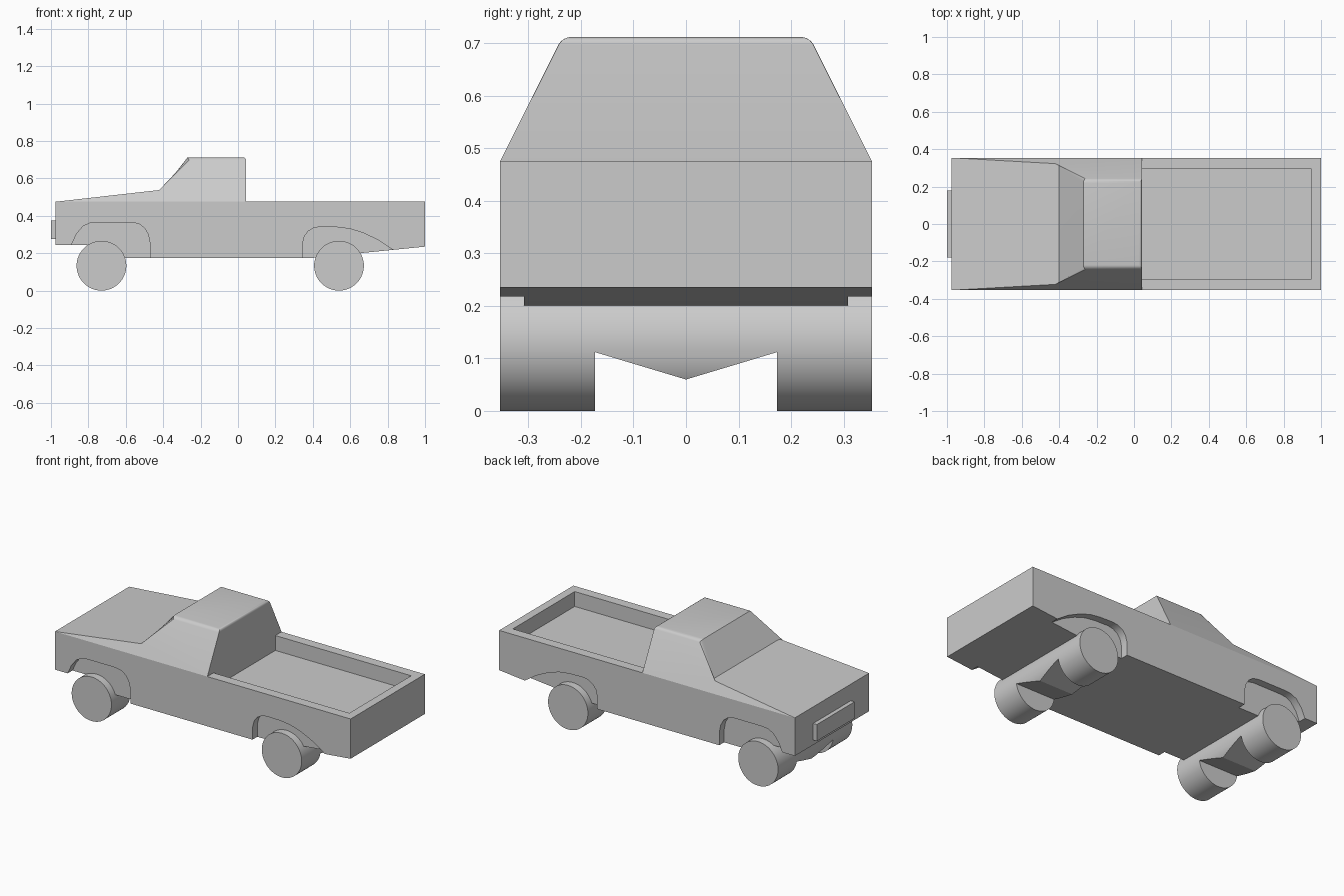
import bpy
import bmesh
from math import radians
from mathutils import Vector

cube = bpy.data.objects.get("Cube")
if cube:
    bpy.data.objects.remove(cube, do_unlink=True)

HALF = 0.354          # half width of the body
BELT = 0.475          # height of the bed rim and belt line

grey = bpy.data.materials.new("plain_grey")
grey.use_nodes = True
colour = (0.6, 0.6, 0.6, 1)
grey.diffuse_color = colour
grey.node_tree.nodes["Principled BSDF"].inputs["Base Color"].default_value = colour


def finish(name, bm):
    bmesh.ops.recalc_face_normals(bm, faces=bm.faces)
    mesh = bpy.data.meshes.new(name)
    bm.to_mesh(mesh)
    bm.free()
    mesh.materials.append(grey)
    obj = bpy.data.objects.new(name, mesh)
    bpy.context.collection.objects.link(obj)
    return obj


def loft(near, far):
    """Solid between two matching outlines."""
    bm = bmesh.new()
    a = [bm.verts.new(p) for p in near]
    b = [bm.verts.new(p) for p in far]
    bm.faces.new(a)
    bm.faces.new(b[::-1])
    for i in range(len(a)):
        j = (i + 1) % len(a)
        bm.faces.new((a[i], b[i], b[j], a[j]))
    return bm


def side_prism(name, profile, y0, y1):
    return finish(name, loft([(x, y0, z) for x, z in profile],
                             [(x, y1, z) for x, z in profile]))


def activate(obj):
    bpy.ops.object.select_all(action="DESELECT")
    obj.select_set(True)
    bpy.context.view_layer.objects.active = obj


def cut(obj, cutter):
    mod = obj.modifiers.new("cut", "BOOLEAN")
    mod.operation = "DIFFERENCE"
    mod.solver = "EXACT"
    mod.object = cutter
    activate(obj)
    bpy.ops.object.modifier_apply(modifier=mod.name)
    bpy.data.objects.remove(cutter, do_unlink=True)


def smooth(obj):
    activate(obj)
    bpy.ops.object.shade_smooth_by_angle(angle=radians(30))


# Lower body
body = side_prism("lower_body", [
    (-0.975, 0.245), (-0.73, 0.245), (-0.73, 0.175), (0.4, 0.175),
    (1.0, 0.235), (1.0, BELT), (-0.975, BELT)], -HALF, HALF)

# Shallow wheel arches on both sides
front_arch = [(-0.91, 0.1), (-0.91, 0.2), (-0.89, 0.245), (-0.865, 0.3),
              (-0.83, 0.343), (-0.795, 0.36), (-0.76, 0.365), (-0.57, 0.365),
              (-0.53, 0.357), (-0.5, 0.335), (-0.48, 0.3), (-0.47, 0.25), (-0.47, 0.1)]
rear_arch = [(0.345, 0.1), (0.345, 0.25), (0.355, 0.29), (0.375, 0.317),
             (0.405, 0.335), (0.44, 0.341), (0.53, 0.339), (0.6, 0.33),
             (0.67, 0.308), (0.75, 0.27), (0.83, 0.217), (0.9, 0.165), (0.9, 0.1)]
for profile in (front_arch, rear_arch):
    for side in (-1, 1):
        cut(body, side_prism("arch_cutter", profile, side * 0.308, side * 0.5))

# Open cargo bed
bed = [(0.043, 0.385), (0.95, 0.385), (0.95, 0.6), (0.043, 0.6)]
cut(body, side_prism("bed_cutter", bed, -0.295, 0.295))
smooth(body)

# Hood and cab, with sides leaning inwards
upper = [(-0.975, BELT), (-0.4, 0.54), (-0.27, 0.712), (0.043, 0.712), (0.043, BELT)]


def lean(z):
    return HALF - (z - BELT) * 0.5


bm = loft([(x, -lean(z), z) for x, z in upper], [(x, lean(z), z) for x, z in upper])

# Round the roof and windshield pillars
rounded = []
for e in bm.edges:
    d = e.verts[0].co - e.verts[1].co
    mid = (e.verts[0].co + e.verts[1].co) / 2
    along_side = abs(d.y) < 0.15 and mid.z > 0.6 and mid.x < 0
    roof_rear = mid.z > 0.7 and mid.x > 0
    if along_side or roof_rear:
        rounded.append(e)
bmesh.ops.bevel(bm, geom=rounded, offset=0.016, segments=4, profile=0.5,
                affect="EDGES", clamp_overlap=True)
smooth(finish("hood_and_cab", bm))

# Front plate
side_prism("front_plate", [(-1.0, 0.275), (-0.97, 0.275), (-0.97, 0.375), (-1.0, 0.375)],
           -0.18, 0.18)

# Wheel pairs, joined by a wedge-bottomed axle
wedge = [(-0.173, -0.1), (-0.173, 0.112), (0, 0.06), (0.173, 0.112), (0.173, -0.1)]
for name, x in (("front_wheels", -0.73), ("rear_wheels", 0.54)):
    bpy.ops.mesh.primitive_cylinder_add(vertices=64, radius=0.133, depth=2 * HALF,
                                        location=(x, 0, 0.133),
                                        rotation=(radians(90), 0, 0))
    wheels = bpy.context.object
    wheels.name = name
    wheels.data.materials.append(grey)
    cutter = finish("axle_cutter", loft([(x - 0.3, y, z) for y, z in wedge],
                                        [(x + 0.3, y, z) for y, z in wedge]))
    cut(wheels, cutter)
    smooth(wheels)
